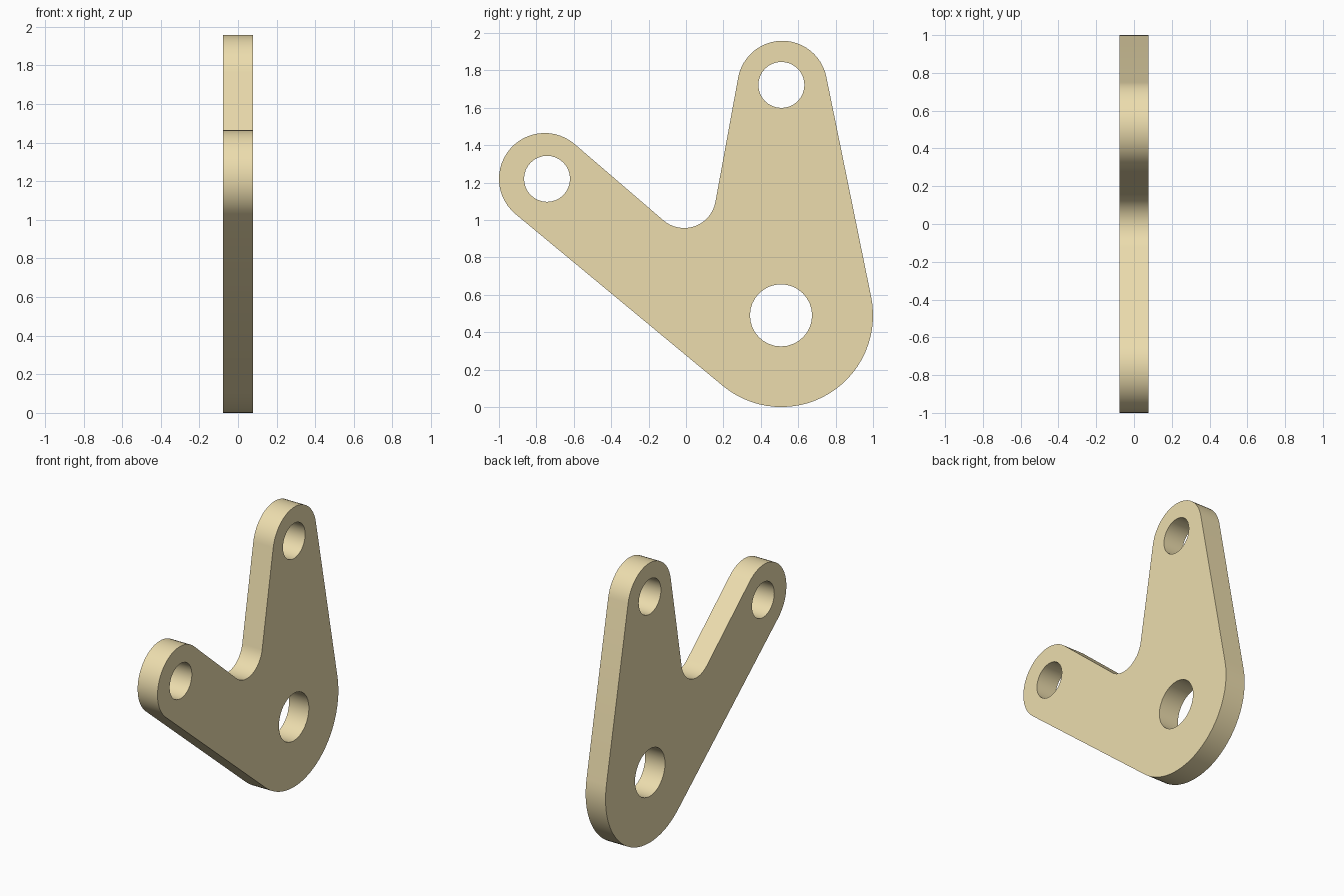
import bpy, bmesh
from math import cos, sin, radians

if "Cube" in bpy.data.objects:
    bpy.data.objects.remove(bpy.data.objects["Cube"])

HALF = 0.077  # half thickness of the plate


def arc(cy, cz, r, a0, a1, n):
    """Points on an arc in the side plane, angles in degrees."""
    return [(cy + r * cos(radians(a0 + (a1 - a0) * i / n)),
             cz + r * sin(radians(a0 + (a1 - a0) * i / n))) for i in range(n + 1)]


# Outline: round hub, upright arm tip, concave crotch, slanted arm tip
outline = (arc(0.51, 0.49, 0.49, -129.7, 11.6, 28)
           + arc(0.515, 1.718, 0.24, 11.6, 169.2, 24)
           + arc(-0.01, 1.127, 0.17, -10.8, -131.3, 16)
           + arc(-0.755, 1.22, 0.245, 48.7, 230.3, 26))

# Holes: hub bore and the two smaller arm bores
holes = [arc(y, z, r, 0, 360, 32)[:-1] for y, z, r in
         [(0.508, 0.49, 0.166), (0.51, 1.722, 0.123), (-0.743, 1.22, 0.123)]]

# Filled 2D curve extruded into the plate
curve = bpy.data.curves.new("bellcrank_plate", 'CURVE')
curve.dimensions = '2D'
curve.fill_mode = 'BOTH'
curve.extrude = HALF
for loop in [outline] + holes:
    spline = curve.splines.new('POLY')
    spline.points.add(len(loop) - 1)
    for p, (y, z) in zip(spline.points, loop):
        p.co = (y, z, 0, 1)
    spline.use_cyclic_u = True

plate = bpy.data.objects.new("bellcrank_plate", curve)
bpy.context.collection.objects.link(plate)
plate.rotation_euler = (radians(90), 0, radians(90))  # stand it in the YZ plane

bpy.context.view_layer.objects.active = plate
plate.select_set(True)
bpy.ops.object.convert(target='MESH')
plate = bpy.context.object

# Weld caps to walls
bm = bmesh.new()
bm.from_mesh(plate.data)
bmesh.ops.remove_doubles(bm, verts=bm.verts, dist=0.0005)
bmesh.ops.recalc_face_normals(bm, faces=bm.faces)
bm.to_mesh(plate.data)
bm.free()

# Pale tan colour, smooth walls with crisp rims
mat = bpy.data.materials.new("tan")
mat.diffuse_color = (0.84, 0.72, 0.42, 1)
mat.use_nodes = True
mat.node_tree.nodes["Principled BSDF"].inputs["Base Color"].default_value = mat.diffuse_color
plate.data.materials.clear()
plate.data.materials.append(mat)
bpy.ops.object.shade_smooth_by_angle(angle=radians(30))
